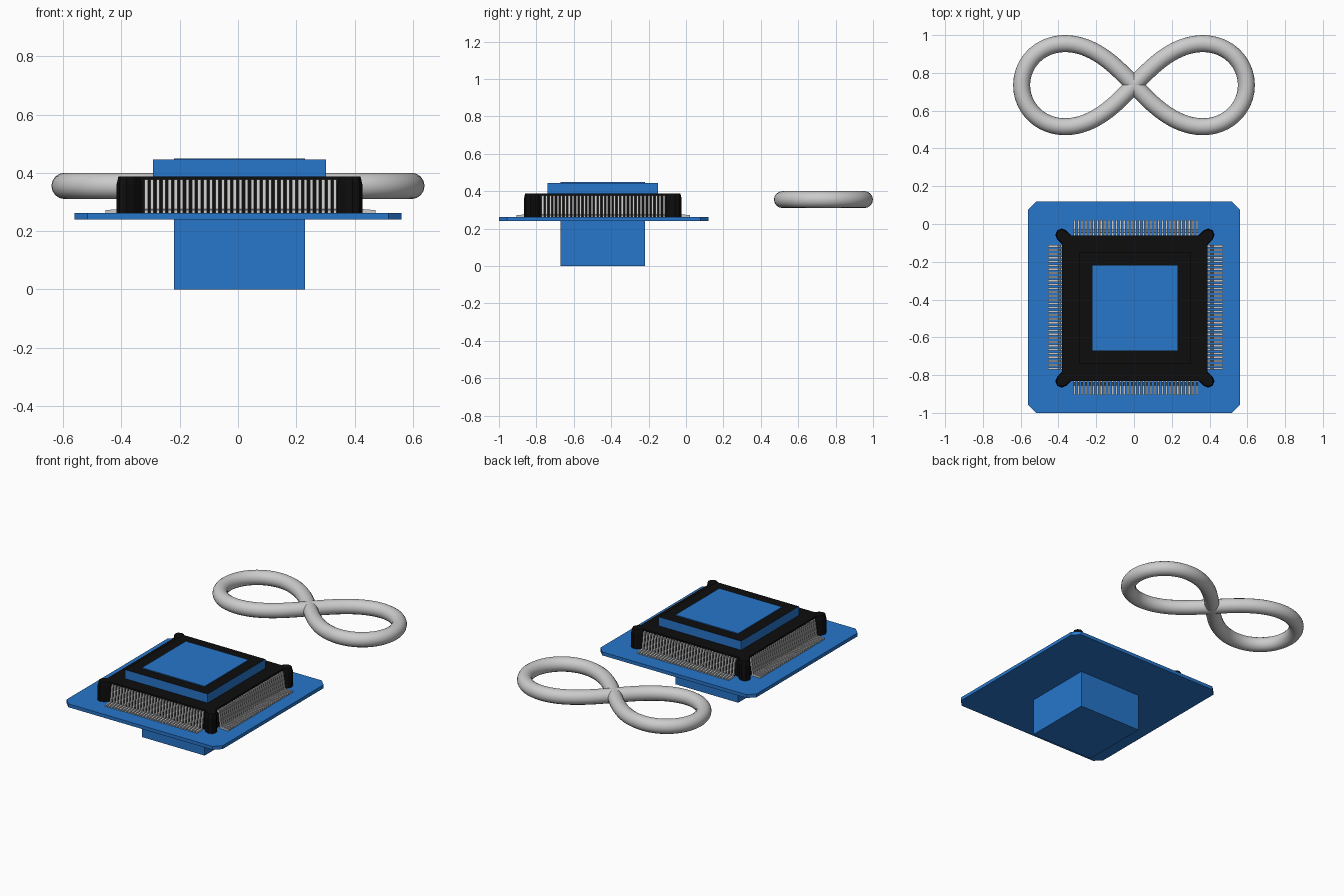
import bpy, bmesh
from math import sin, cos, pi
from mathutils import Matrix, Vector

if "Cube" in bpy.data.objects:
    bpy.data.objects.remove(bpy.data.objects["Cube"])

CX, CY = 0.005, -0.445          # chip centre


def material(name, rgb):
    m = bpy.data.materials.new(name)
    m.diffuse_color = (*rgb, 1)
    m.use_nodes = True
    m.node_tree.nodes["Principled BSDF"].inputs["Base Color"].default_value = m.diffuse_color
    return m


blue = material("blue", (0.02, 0.18, 0.6))
black = material("black", (0.004, 0.004, 0.004))


def finish(bm, name, *mats):
    bmesh.ops.recalc_face_normals(bm, faces=bm.faces)
    me = bpy.data.meshes.new(name)
    bm.to_mesh(me)
    bm.free()
    for m in mats:
        me.materials.append(m)
    ob = bpy.data.objects.new(name, me)
    bpy.context.collection.objects.link(ob)
    return ob


def prism(bm, pts, z0, z1, top_scale=1.0):
    """Extruded outline; the top may be shrunk about its centre."""
    c = sum((Vector(p) for p in pts), Vector((0, 0))) / len(pts)
    lo = [bm.verts.new((x, y, z0)) for x, y in pts]
    hi = [bm.verts.new((*(c + (Vector(p) - c) * top_scale), z1)) for p in pts]
    n = len(pts)
    bm.faces.new(lo[::-1])
    top = bm.faces.new(hi)
    for i in range(n):
        bm.faces.new((lo[i], lo[(i + 1) % n], hi[(i + 1) % n], hi[i]))
    return top


def square(h, cx=CX, cy=CY, cut=0.0):
    if not cut:
        return [(cx - h, cy - h), (cx + h, cy - h), (cx + h, cy + h), (cx - h, cy + h)]
    k = h - cut
    return [(cx + x, cy + y) for x, y in
            ((-k, -h), (k, -h), (h, -k), (h, k), (k, h), (-k, h), (-h, k), (-h, -k))]


# Circuit board with clipped corners
bm = bmesh.new()
prism(bm, square(0.56, 0, -0.44, 0.043), 0.24, 0.262)
finish(bm, "board", blue)

# Core cube running through the board
bm = bmesh.new()
prism(bm, square(0.225), 0, 0.45)
finish(bm, "core_cube", blue)

# Package body
bm = bmesh.new()
prism(bm, square(0.385), 0.255, 0.387)
finish(bm, "chip_body", black)

# Raised lid: blue sides, black top
bm = bmesh.new()
prism(bm, square(0.296), 0.38, 0.445).material_index = 1
finish(bm, "chip_lid", blue, black)

# Diagonal rounded corner bumpers
bm = bmesh.new()
for q in range(4):
    a = pi / 4 + q * pi / 2
    r, reach = 0.034, 0.582
    pts = [(0.47, -r), (reach - r, -r)]
    pts += [(reach - r + r * cos(t), r * sin(t)) for t in (-pi / 4, 0, pi / 4)]
    pts += [(reach - r, r), (0.47, r)]
    rot = [(CX + x * cos(a) - y * sin(a), CY + x * sin(a) + y * cos(a)) for x, y in pts]
    prism(bm, rot, 0.26, 0.36)
    rim = bm.verts[:][-len(pts):]
    # tapered crown
    prism(bm, rot, 0.36, 0.387, 0.85)
finish(bm, "corner_bumpers", black)

# Gull-wing pins, one folded strip profile repeated on four sides
PINS, SPAN, WIDTH = 33, 0.648, 0.011
profile = [(0.37, 0.377), (0.397, 0.377), (0.412, 0.276), (0.463, 0.272),
           (0.463, 0.261), (0.402, 0.263), (0.389, 0.364), (0.37, 0.364)]
bm = bmesh.new()
for q in range(4):
    rot = Matrix.Translation((CX + 0.004, CY + 0.003, 0)) @ Matrix.Rotation(q * pi / 2, 4, 'Z')
    for i in range(PINS):
        y = SPAN * (i / (PINS - 1) - 0.5)
        a, b = ([bm.verts.new(rot @ Vector((x, y + s * WIDTH / 2, z))) for x, z in profile]
                for s in (-1, 1))
        n = len(profile)
        bm.faces.new(a)
        bm.faces.new(b[::-1])
        for k in range(n):
            bm.faces.new((a[k], b[k], b[(k + 1) % n], a[(k + 1) % n]))
finish(bm, "pins")

# Figure-eight tube behind the chip
cu = bpy.data.curves.new("figure_eight_ring", 'CURVE')
cu.dimensions = '3D'
cu.bevel_depth = 0.045
cu.bevel_resolution = 6
N = 128
sp = cu.splines.new('POLY')
sp.points.add(N - 1)
sp.use_cyclic_u = True
for i, p in enumerate(sp.points):
    t = 2 * pi * i / N
    d = 1 + sin(t) ** 2
    p.co = (0.595 * cos(t) / d, 0.735 + 0.622 * sin(t) * cos(t) / d, 0.355, 1)
bpy.context.collection.objects.link(bpy.data.objects.new("figure_eight_ring", cu))
